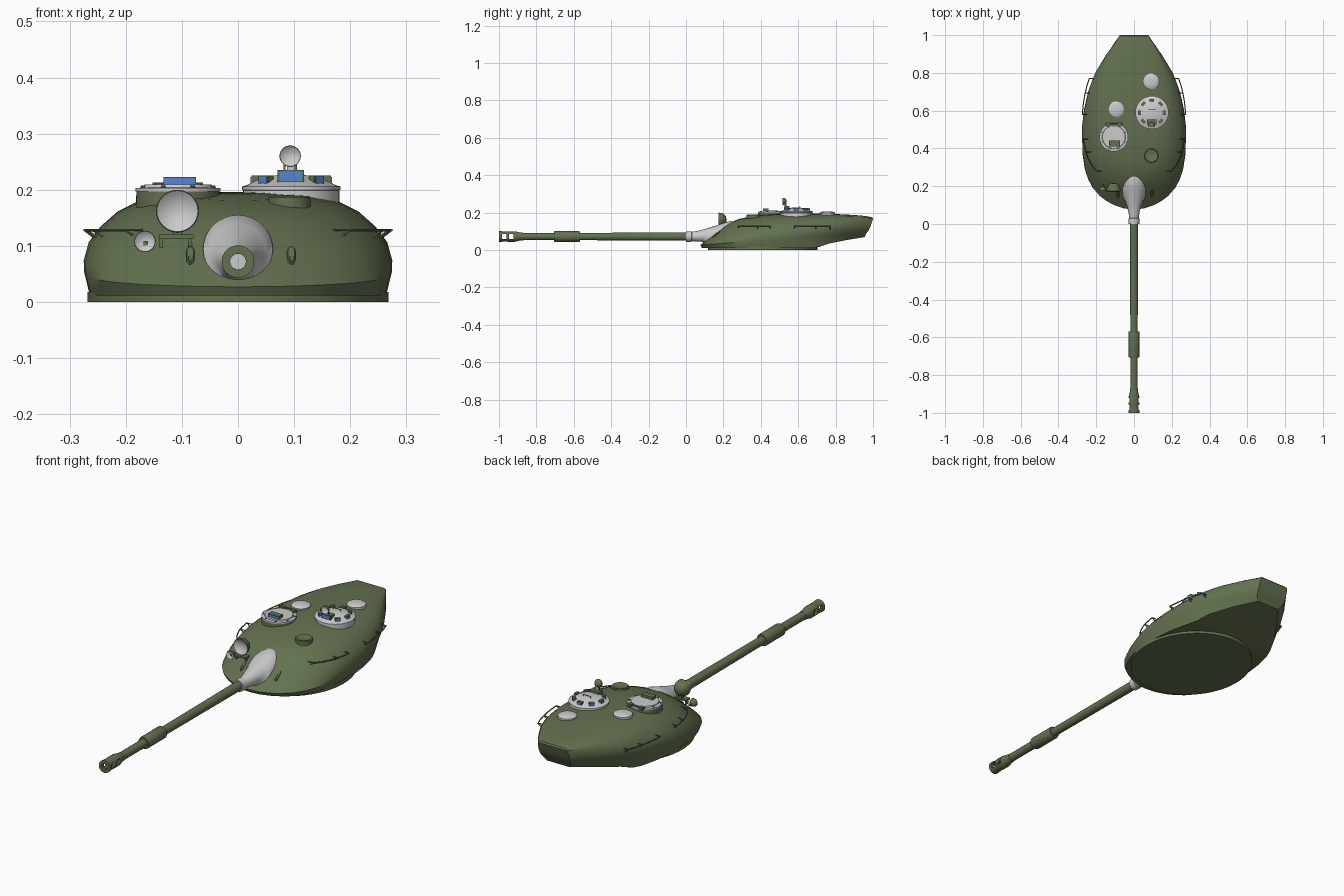
import bpy, bmesh, math
from mathutils import Vector, Matrix
from mathutils.bvhtree import BVHTree

if "Cube" in bpy.data.objects:
    bpy.data.objects.remove(bpy.data.objects["Cube"])


def material(name, rgb):
    m = bpy.data.materials.new(name)
    m.diffuse_color = (*rgb, 1)
    m.use_nodes = True
    m.node_tree.nodes["Principled BSDF"].inputs["Base Color"].default_value = m.diffuse_color
    return m


GREEN = material("green_paint", (0.125, 0.165, 0.08))
BLUE = material("blue_glass", (0.09, 0.24, 0.65))


def finish(ob, mat, angle=35):
    if mat:
        ob.data.materials.append(mat)
    bpy.ops.object.select_all(action='DESELECT')
    ob.select_set(True)
    bpy.context.view_layer.objects.active = ob
    bpy.ops.object.shade_smooth_by_angle(angle=math.radians(angle))
    return ob


def from_bm(name, bm, mat, angle=35):
    bmesh.ops.remove_doubles(bm, verts=bm.verts, dist=1e-5)
    bmesh.ops.recalc_face_normals(bm, faces=bm.faces)
    me = bpy.data.meshes.new(name)
    bm.to_mesh(me)
    bm.free()
    ob = bpy.data.objects.new(name, me)
    bpy.context.collection.objects.link(ob)
    return finish(ob, mat, angle)


def loft(bm, rings):
    vs = [[bm.verts.new(p) for p in r] for r in rings]
    n = len(vs[0])
    for a, b in zip(vs, vs[1:]):
        for i in range(n):
            j = (i + 1) % n
            bm.faces.new((a[i], a[j], b[j], b[i]))
    return vs


def lathe(name, profile, loc, mat=None, forward=False, n=32, sy=1.0):
    # profile of (radius, height); forward turns the axis to -y
    bm = bmesh.new()
    loft(bm, [[(r * math.cos(k * math.tau / n), sy * r * math.sin(k * math.tau / n), h)
               for k in range(n)] for r, h in profile])
    m = Matrix.Translation(loc)
    if forward:
        m = m @ Matrix.Rotation(math.pi / 2, 4, 'X')
    bmesh.ops.transform(bm, matrix=m, verts=bm.verts)
    return from_bm(name, bm, mat)


def box(name, loc, size, mat=None, turn=0.0, tilt=0.0):
    bm = bmesh.new()
    m = (Matrix.Translation(loc) @ Matrix.Rotation(turn, 4, 'Z') @ Matrix.Rotation(tilt, 4, 'X')
         @ Matrix.Diagonal((*size, 1)))
    bmesh.ops.create_cube(bm, size=1, matrix=m)
    return from_bm(name, bm, mat)


def rod(name, pts, r, mat, cyclic=False):
    cu = bpy.data.curves.new(name, 'CURVE')
    cu.dimensions = '3D'
    cu.bevel_depth = r
    cu.bevel_resolution = 1
    cu.use_fill_caps = True
    sp = cu.splines.new('POLY')
    sp.points.add(len(pts) - 1)
    for p, q in zip(sp.points, pts):
        p.co = (*q, 1)
    sp.use_cyclic_u = cyclic
    ob = bpy.data.objects.new(name, cu)
    bpy.context.collection.objects.link(ob)
    bpy.ops.object.select_all(action='DESELECT')
    ob.select_set(True)
    bpy.context.view_layer.objects.active = ob
    bpy.ops.object.convert(target='MESH')
    return finish(bpy.context.object, mat, 50)


# Turret shell: plan outlines stacked from the underside to the roof
FRONT = [(0, 0), (.006, .19), (.025, .38), (.05, .53), (.08, .66), (.13, .80), (.18, .885), (.24, .95), (.32, .99)]
REAR = [(.40, 1), (.48, .995), (.57, .95), (.67, .85), (.72, .77), (.78, .66), (.89, .36), (1, 0)]
# half width, front y, rear y, rear half width, front z, rear z, bulge
LEVELS = [(.264, .085, .955, .060, 0, 0, 0), (.274, .077, .965, .074, .027, .09, 0),
          (.275, .108, .977, .078, .052, .105, 0), (.267, .15, .988, .080, .085, .13, 0),
          (.245, .19, .995, .079, .118, .152, .001), (.215, .235, 1.0, .076, .146, .168, .005),
          (.18, .28, .995, .07, .165, .175, .009), (.12, .35, .96, .04, .181, .182, .011),
          (.05, .45, .90, .02, .192, .187, .006)]


def underside(y):
    if y < .70:
        return .012
    return .012 + (y - .70) * .35 if y < .78 else .04 + (y - .78) * .167


rings = []
for w, yf, yr, rw, zf, zr, bulge in LEVELS:
    half = []
    for t, f in FRONT + REAR:
        y = yf + (yr - yf) * t
        x = w * f if t < .4 else rw + (w - rw) * f
        z = zf + (zr - zf) * t + bulge * 4 * t * (1 - t)
        half.append((x, y, max(z, underside(y))))
    rings.append(half + [(-x, y, z) for x, y, z in reversed(half[1:])])
bm = bmesh.new()
vs = loft(bm, rings)
for cap in (vs[0], vs[-1]):
    L = len(cap)
    bm.faces.new((cap[0], cap[1], cap[L - 1]))
    for i in range(1, L // 2):
        bm.faces.new((cap[i], cap[i + 1], cap[L - i - 1], cap[L - i]))
shell = from_bm("turret_shell", bm, GREEN)
probe = bmesh.new()
probe.from_mesh(shell.data)
tree = BVHTree.FromBMesh(probe)


def hit(origin, direction):
    return tree.ray_cast(Vector(origin), Vector(direction))[0]


lathe("turret_ring", [(0, 0), (.268, 0), (.268, .018), (0, .018)], (0, .41, 0), GREEN, n=64, sy=1.09)

# Mantlet: round collar flaring onto the sloped front
bm = bmesh.new()
N = 32
sections = [(0, .072, .018, .018, 0), (0, .072, .028, .028, 0), (.03, .072, .028, .028, 0), (.032, .072, .025, .025, 0),
            (.06, .074, .029, .028, .1), (.10, .081, .038, .036, .5), (.14, .089, .051, .050, .9),
            (.165, .095, .062, .060, 1.15), (.185, .092, .063, .060, 1.2)]
vs = loft(bm, [[(rx * math.cos(a), cy + s * rz * math.sin(a), cz + rz * math.sin(a))
                for a in (k * math.tau / N for k in range(N))] for cy, cz, rx, rz, s in sections])
bm.faces.new(vs[-1])
from_bm("mantlet", bm, None)

# Gun barrel with fume extractor
lathe("gun_barrel", [(0, -.03), (.022, -.03), (.021, .2), (.0195, .57), (.019, .885), (0, .885)],
      (0, 0, .072), GREEN, True)
lathe("fume_extractor", [(.018, .568), (.027, .568), (.029, .574), (.029, .70), (.027, .706), (.018, .706)],
      (0, 0, .072), GREEN, True)
# Muzzle brake with side windows
brake = lathe("muzzle_brake", [(.014, .87), (.020, .87), (.022, .89), (.028, .915), (.028, .955), (.026, .965),
                               (.029, .99), (.029, 1.0), (.014, 1.0), (.014, .87)], (0, 0, .072), GREEN, True)
for y in (-.933, -.972):
    cutter = box("window_cutter", (0, y, .072), (.1, .024, .028))
    cutter.hide_render = True
    mod = brake.modifiers.new("window", 'BOOLEAN')
    mod.object = cutter
    mod.solver = 'EXACT'
    bpy.ops.object.select_all(action='DESELECT')
    bpy.context.view_layer.objects.active = brake
    brake.select_set(True)
    bpy.ops.object.modifier_apply(modifier=mod.name)
    bpy.data.objects.remove(cutter)
lathe("bore_end", [(0, .888), (.0142, .888)], (0, 0, .072), None, True)


# Lamps: green bowl with a grey dished face
def lamp(name, loc, r, d):
    lathe(name + "_body", [(0, -d), (r * .45, -d * .92), (r * .75, -d * .7), (r * .93, -d * .35), (r, 0), (r * .96, .002)],
          loc, GREEN, True)
    lathe(name + "_face", [(r * .96, .002), (r * .6, -d * .2), (0, -d * .3)], loc, None, True)


lamp("searchlight", (-.108, .175, .162), .038, .042)
lamp("small_lamp", (-.166, .178, .108), .019, .02)
lamp("commander_lamp", (.093, .519, .26), .019, .02)
box("searchlight_bracket", (-.11, .185, .116), (.062, .03, .008), GREEN)
box("searchlight_neck", (-.108, .19, .123), (.016, .016, .014), GREEN)
for x in (-.137, -.085):
    box("bracket_leg", (x, .19, .106), (.006, .02, .02), GREEN)
box("small_lamp_stem", (-.164, .195, .105), (.008, .03, .008), GREEN)

# Commander's cupola, ringed with periscopes
CX, CY = .095, .59
lathe("commander_cupola", [(.086, .16), (.086, .199), (.088, .2), (.088, .206), (.08, .208), (.046, .225), (0, .227)],
      (CX, CY, 0), None, n=40)
for k in range(1, 8):
    a = -math.pi / 2 + k * math.pi / 4
    d = Vector((math.cos(a), math.sin(a), 0))
    c = Vector((CX, CY, .217))
    box("periscope", c + d * .064, (.024, .014, .016), GREEN, a + math.pi / 2)
    box("periscope_glass", c + d * .0715, (.02, .002, .011), BLUE, a + math.pi / 2)
box("main_periscope", (.094, .54, .221), (.048, .028, .028), GREEN)
box("main_periscope_glass", (.094, .525, .224), (.04, .003, .018), BLUE)
box("lamp_stem", (.093, .531, .24), (.012, .008, .016))
for x in (.083, .103):
    box("lamp_lug", (x, .531, .239), (.004, .01, .012), GREEN)
rod("hatch_handle", [(CX - .02, .605, .222), (CX - .02, .605, .234), (CX + .02, .605, .234), (CX + .02, .605, .222)],
    .002, GREEN)

# Loader's hatch
HX, HY = -.107, .46
lathe("hatch_base", [(.076, .15), (.074, .198), (.06, .198)], (HX, HY, 0), GREEN, n=40)
lathe("loader_hatch", [(.076, .197), (.076, .203), (.062, .204), (.06, .209), (0, .211)], (HX, HY, 0), None, n=40)
box("loader_periscope", (-.104, .428, .213), (.058, .028, .02), GREEN)
box("loader_periscope_glass", (-.104, .413, .2135), (.056, .003, .015), BLUE)
for x in (-.03, .03):
    box("hatch_hinge", (HX + x, .527, .206), (.02, .022, .012), GREEN)
rod("hinge_pin", [(HX - .045, .531, .21), (HX + .045, .531, .21)], .003, GREEN)
for k in range(8):
    a = math.radians(22.5 + 45 * k)
    lathe("hatch_bolt", [(.004, .2), (.004, .207), (0, .208)],
          (HX + .068 * math.cos(a), HY + .068 * math.sin(a), 0), GREEN, n=8)

# Roof vents and sight housing
for x, y in ((-.095, .607), (.092, .755)):
    z = hit((x, y, 1), (0, 0, -1)).z
    lathe("roof_vent", [(.042, z - .02), (.042, z + .007), (.036, z + .011), (.018, z + .014), (0, z + .015)],
          (x, y, 0))
lathe("sight_housing", [(.038, .16), (.038, .186), (.034, .189), (.03, .187), (0, .184)], (.092, .362, 0), GREEN)

# Front lifting loops
for x in (-.085, .095):
    pts = []
    for k in range(16):
        a = k * math.tau / 16
        z = .083 + .009 * math.sin(a) + (.005 if math.sin(a) > 0 else -.005)
        p = hit((x, -1, z), (0, 1, 0))
        pts.append((x + .005 * math.cos(a), p.y - .003, z))
    rod("lifting_loop", pts, .0025, GREEN, True)
    p = hit((x, -1, .083), (0, 1, 0))
    box("loop_plate", p, (.009, .036, .006), GREEN, tilt=math.radians(42))

# Side handrails that follow the shell
for side in (-1, 1):
    for y0, y1 in ((.28, .45), (.58, .77)):
        rail = []
        for k in range(6):
            y = y0 + (y1 - y0) * k / 5
            p = hit((side, y, .125), (-side, 0, 0))
            rail.append((p.x + side * .022, y, .128))
        rod("handrail", rail, .0028, GREEN)
        for q in (rail[0], rail[3], rail[-1]):
            rod("handrail_post", [q, (q[0] - side * .026, q[1], .108)], .0025, GREEN)
            rod("handrail_stay", [q, (q[0] - side * .03, q[1], .128)], .0022, GREEN)
probe.free()
